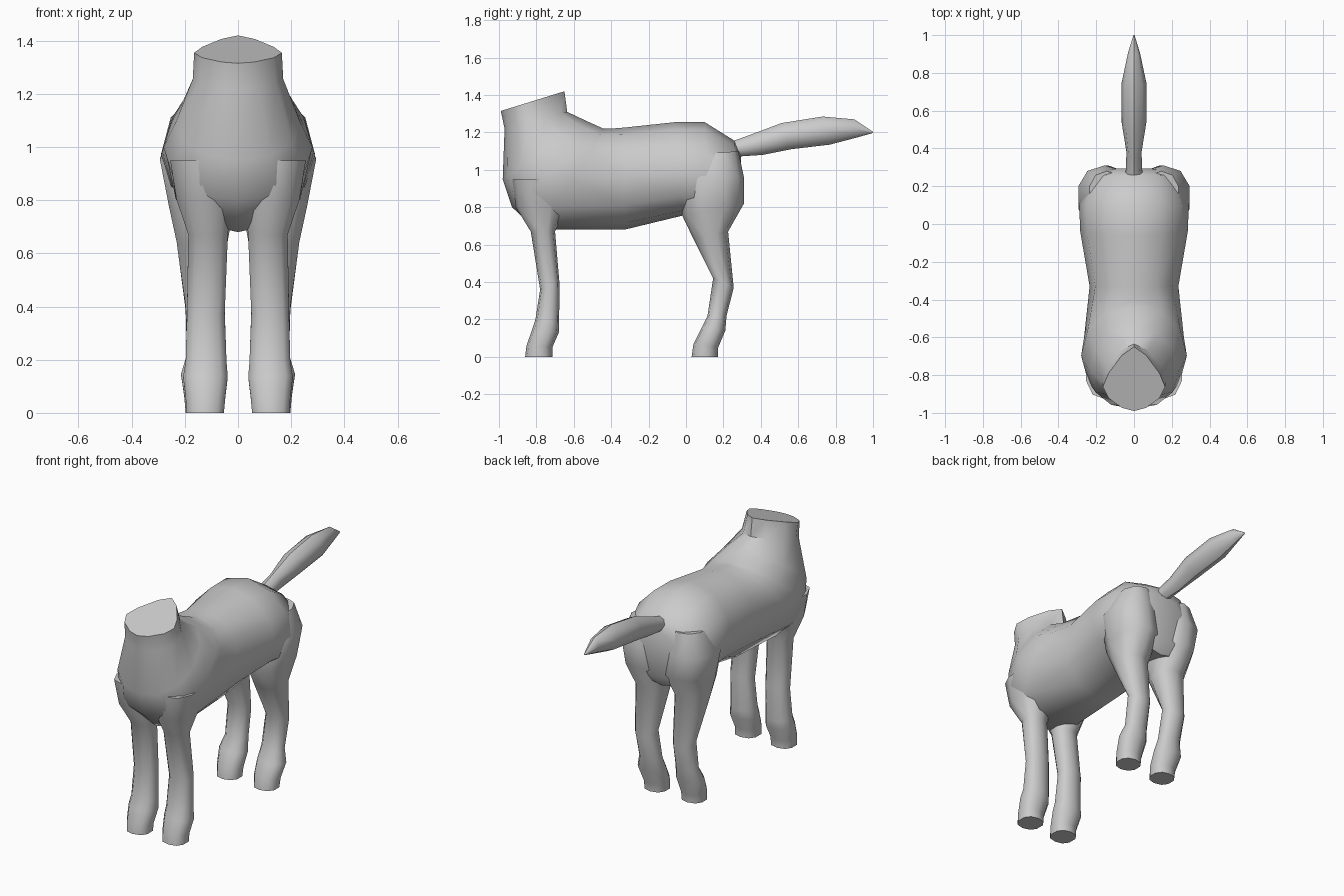
import bpy, bmesh, math


def spow(v, p):
    return math.copysign(abs(v) ** p, v)


def loft(name, sections, sides=12, mirror=False):
    """Skin oval sections: (ya, za, yb, zb, x_min, x_max, exponent, skew)."""
    bm = bmesh.new()
    rings = []
    for ya, za, yb, zb, x0, x1, n, skew in sections:
        ring = []
        for i in range(sides):
            a = 2 * math.pi * i / sides
            c = spow(math.cos(a), 2 / n)
            s = spow(math.sin(a), 2 / n)
            c -= skew * (1 - c * c)
            t = (1 - c) / 2
            x = (x0 + x1) / 2 + s * (x1 - x0) / 2
            ring.append(bm.verts.new((x, ya + (yb - ya) * t, za + (zb - za) * t)))
        rings.append(ring)
    for r, q in zip(rings, rings[1:]):
        for i in range(sides):
            j = (i + 1) % sides
            bm.faces.new((r[i], r[j], q[j], q[i]))
    bm.faces.new(rings[0])
    bm.faces.new(rings[-1])
    bmesh.ops.recalc_face_normals(bm, faces=bm.faces)
    mesh = bpy.data.meshes.new(name)
    bm.to_mesh(mesh)
    bm.free()
    ob = bpy.data.objects.new(name, mesh)
    bpy.context.collection.objects.link(ob)
    if mirror:
        ob.modifiers.new("mirror", 'MIRROR').use_mirror_merge = False
    bpy.ops.object.select_all(action='DESELECT')
    bpy.context.view_layer.objects.active = ob
    ob.select_set(True)
    bpy.ops.object.shade_smooth_by_angle(angle=math.radians(50))
    return ob


def centred(rows):
    return [(ya, za, yb, zb, -w, w, n, k) for ya, za, yb, zb, w, n, k in rows]


# Torso, from the flat neck cut back to the rump
loft("torso", centred([
    (-0.65, 1.42, -0.99, 1.315, 0.165, 1.45, 0.25),
    (-0.635, 1.31, -0.97, 1.22, 0.17, 1.7, 0.2),
    (-0.54, 1.265, -0.98, 0.95, 0.235, 2.1, 0.1),
    (-0.44, 1.22, -0.93, 0.80, 0.28, 2.2, 0.05),
    (-0.41, 1.22, -0.80, 0.68, 0.265, 2.3, 0.0),
    (-0.33, 1.226, -0.33, 0.68, 0.235, 2.1, 0.0),
    (-0.06, 1.255, -0.02, 0.755, 0.285, 2.1, 0.1),
    (0.10, 1.255, 0.10, 0.74, 0.29, 2.1, 0.1),
    (0.26, 1.155, 0.24, 0.72, 0.24, 2.2, 0.0),
    (0.295, 1.08, 0.28, 0.78, 0.13, 2.2, 0.0),
]))

# Tail
loft("tail", centred([
    (0.24, 1.15, 0.26, 1.07, 0.045, 2, 0),
    (0.35, 1.19, 0.41, 1.08, 0.04, 2, 0),
    (0.51, 1.25, 0.56, 1.11, 0.065, 2, 0),
    (0.73, 1.285, 0.77, 1.135, 0.065, 2, 0),
    (0.90, 1.27, 0.91, 1.172, 0.032, 2, 0),
    (1.0, 1.203, 1.0, 1.197, 0.003, 2, 0),
]), sides=8)

# Front legs with hooves
loft("front_legs", [r + (2.4, 0) for r in [
    (-0.93, 0.95, -0.60, 0.95, 0.03, 0.26),
    (-0.91, 0.80, -0.64, 0.80, 0.02, 0.235),
    (-0.83, 0.67, -0.70, 0.67, 0.035, 0.19),
    (-0.78, 0.36, -0.677, 0.40, 0.047, 0.195),
    (-0.805, 0.20, -0.678, 0.18, 0.04, 0.2),
    (-0.825, 0.14, -0.68, 0.13, 0.035, 0.21),
    (-0.853, 0.06, -0.715, 0.05, 0.045, 0.2),
    (-0.86, 0.0, -0.715, 0.0, 0.05, 0.197),
]], sides=10, mirror=True)

# Hind legs with haunches and hooves
loft("hind_legs", [r + (2.3, 0) for r in [
    (0.02, 1.08, 0.28, 1.10, 0.05, 0.24),
    (-0.03, 0.95, 0.31, 0.96, 0.01, 0.3),
    (-0.02, 0.755, 0.31, 0.82, 0.01, 0.265),
    (0.04, 0.63, 0.225, 0.67, 0.035, 0.235),
    (0.145, 0.42, 0.255, 0.37, 0.06, 0.2),
    (0.115, 0.22, 0.217, 0.22, 0.055, 0.195),
    (0.08, 0.15, 0.21, 0.14, 0.045, 0.218),
    (0.04, 0.07, 0.172, 0.05, 0.05, 0.205),
    (0.03, 0.0, 0.17, 0.0, 0.055, 0.2),
]], sides=10, mirror=True)
